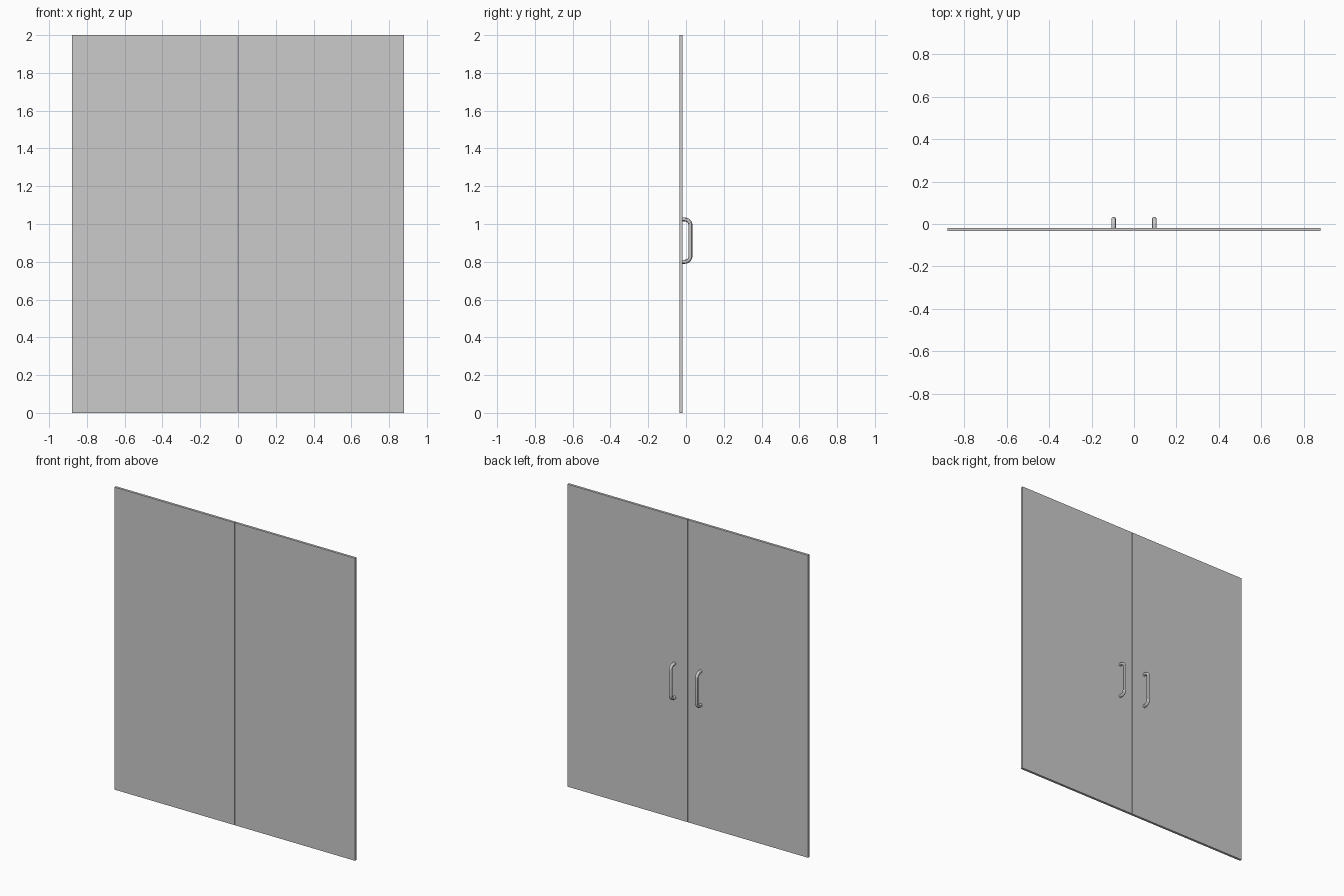
import bpy
from math import sin, cos, pi

if "Cube" in bpy.data.objects:
    bpy.data.objects.remove(bpy.data.objects["Cube"])

BACK, FRONT = -0.018, -0.034      # door faces in y
HALF_W, GAP, HEIGHT = 0.88, 0.0015, 2.0


def box(name, x0, x1, y0, y1, z0, z1):
    bpy.ops.mesh.primitive_cube_add(size=1, location=((x0 + x1) / 2, (y0 + y1) / 2, (z0 + z1) / 2))
    ob = bpy.context.object
    ob.name = name
    ob.scale = (x1 - x0, y1 - y0, z1 - z0)
    bpy.ops.object.transform_apply(location=False, rotation=False, scale=True)
    return ob


def pull_handle(name, x, z0=0.80, z1=1.024, y_out=0.0235, bend=0.03, radius=0.0105):
    # U-shaped path: door face, rounded corner, grip, rounded corner, door face
    path = [(BACK - 0.002, z0)]
    for cz, start in ((z0 + bend, -pi / 2), (z1 - bend, 0)):
        for i in range(9):
            a = start + i * pi / 16
            path.append((y_out - bend + bend * cos(a), cz + bend * sin(a)))
    path.append((BACK - 0.002, z1))

    curve = bpy.data.curves.new(name, 'CURVE')
    curve.dimensions = '3D'
    curve.bevel_depth = radius
    curve.bevel_resolution = 4
    curve.use_fill_caps = True
    spline = curve.splines.new('POLY')
    spline.points.add(len(path) - 1)
    for p, (y, z) in zip(spline.points, path):
        p.co = (x, y, z, 1)
    ob = bpy.data.objects.new(name, curve)
    bpy.context.collection.objects.link(ob)

    # turn the tube into a smooth mesh
    bpy.ops.object.select_all(action='DESELECT')
    ob.select_set(True)
    bpy.context.view_layer.objects.active = ob
    bpy.ops.object.convert(target='MESH')
    bpy.ops.object.shade_smooth_by_angle()


# Two door leaves with a hairline gap, each with a handle on the back
for side, s in (("left", -1), ("right", 1)):
    xs = sorted((s * GAP, s * HALF_W))
    box(side + "_door_leaf", xs[0], xs[1], FRONT, BACK, 0, HEIGHT)
    pull_handle(side + "_handle", s * 0.096)
